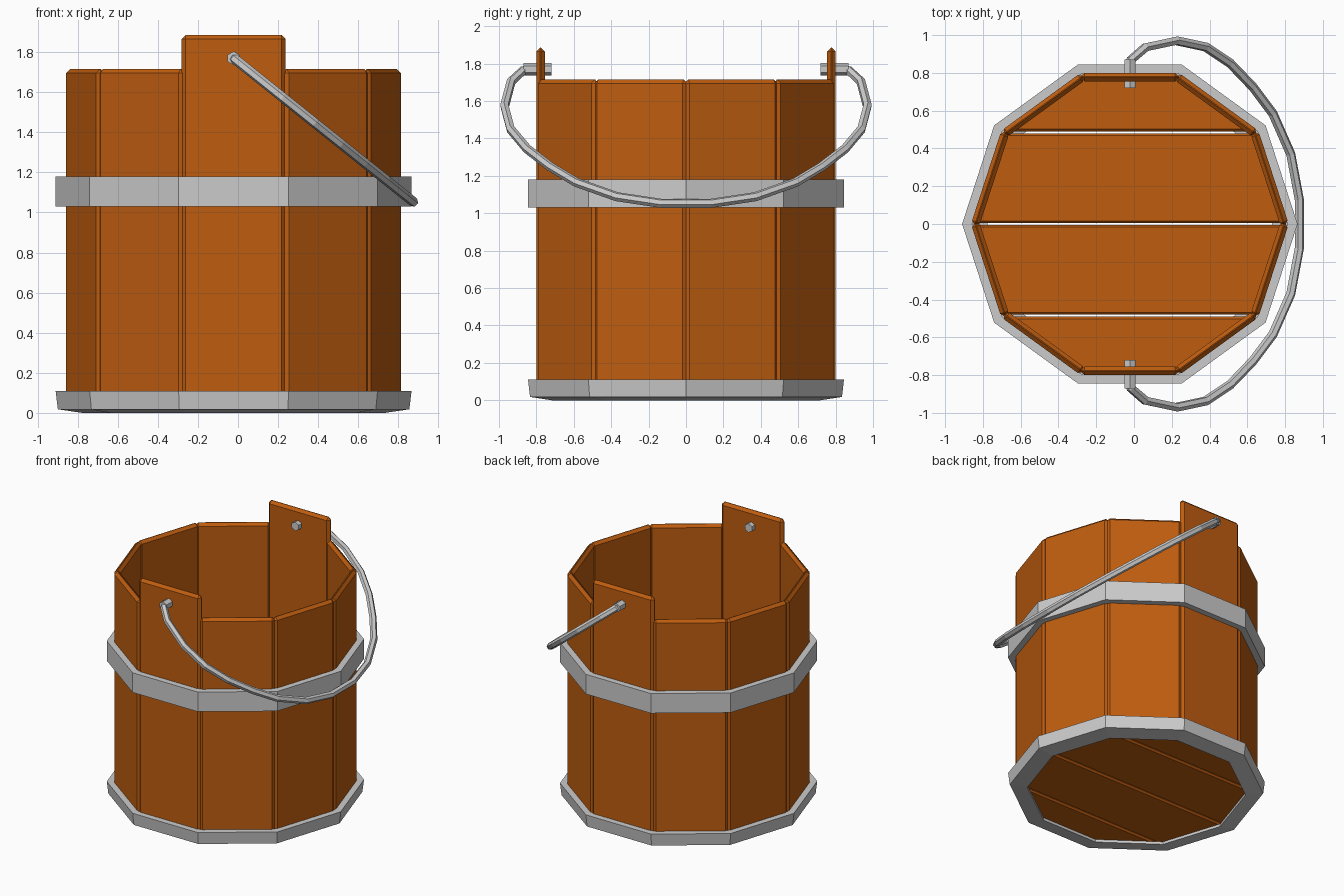
import bpy, bmesh, math
from mathutils import Matrix, Vector

if "Cube" in bpy.data.objects:
    bpy.data.objects.remove(bpy.data.objects["Cube"])

CX = -0.022                     # bucket axis
N = 10
wood = bpy.data.materials.new("wood")
wood.diffuse_color = (0.52, 0.11, 0.005, 1)
wood.use_nodes = True
wood.node_tree.nodes["Principled BSDF"].inputs["Base Color"].default_value = wood.diffuse_color


def finish(name, bm, mat=None):
    bmesh.ops.recalc_face_normals(bm, faces=bm.faces[:])
    me = bpy.data.meshes.new(name)
    bm.to_mesh(me)
    bm.free()
    ob = bpy.data.objects.new(name, me)
    bpy.context.collection.objects.link(ob)
    if mat:
        me.materials.append(mat)
    return ob


def chamfer(bm, width):
    bmesh.ops.bevel(bm, geom=bm.edges[:], offset=width, segments=1,
                    affect='EDGES', clamp_overlap=True)


def corner(r, i):
    a = math.tau * i / N
    return Vector((CX + r * math.cos(a), r * math.sin(a), 0))


def ring(name, profile):
    """Closed (radius, z) profile swept round the ten sides."""
    bm = bmesh.new()
    loops = [[bm.verts.new(corner(r, i) + Vector((0, 0, z))) for r, z in profile]
             for i in range(N)]
    k = len(profile)
    for i in range(N):
        a, b = loops[i], loops[(i + 1) % N]
        for j in range(k):
            bm.faces.new((a[j], b[j], b[(j + 1) % k], a[(j + 1) % k]))
    finish(name, bm)


# Staves: the front and back ones are taller
OUT, THICK, Z0 = 0.80, 0.045, 0.02
width = 2 * OUT * math.tan(math.pi / N)
for i in range(N):
    angle = math.tau * (i + 0.5) / N
    top = 1.885 if i in (2, 7) else 1.715
    bm = bmesh.new()
    bmesh.ops.create_cube(bm, size=1)
    bmesh.ops.scale(bm, vec=(THICK, width, top - Z0), verts=bm.verts[:])
    chamfer(bm, 0.02)
    bmesh.ops.transform(
        bm, verts=bm.verts[:],
        matrix=Matrix.Translation((CX, 0, 0)) @ Matrix.Rotation(angle, 4, 'Z')
        @ Matrix.Translation((OUT - THICK / 2, 0, (top + Z0) / 2)))
    finish(f"stave_{i + 1}", bm, wood)

# Floor boards: slices of the decagon between opposite corners
GAP = 0.005
for i, (lo, hi) in enumerate([(-2, -1), (-1, 0), (0, 1), (1, 2)]):
    bm = bmesh.new()
    pts = [corner(0.825, k) for k in (lo, hi, 5 - hi, 5 - lo)]
    for p, s in zip(pts, (1, -1, -1, 1)):
        p.y += s * GAP
        p.z = 0.02
    face = bm.faces.new([bm.verts.new(p) for p in pts])
    ext = bmesh.ops.extrude_face_region(bm, geom=[face])
    bmesh.ops.translate(bm, vec=(0, 0, THICK),
                        verts=[v for v in ext["geom"] if isinstance(v, bmesh.types.BMVert)])
    bmesh.ops.recalc_face_normals(bm, faces=bm.faces[:])
    chamfer(bm, 0.012)
    finish(f"floor_board_{i + 1}", bm, wood)

# Metal hoops
ring("bottom_hoop", [(0.888, 0.11), (0.877, 0.018), (0.755, 0), (0.755, 0.02),
                     (0.835, 0.025), (0.835, 0.11)])
ring("upper_hoop", [(0.888, 1.18), (0.888, 1.03), (0.835, 1.03), (0.835, 1.18)])

# Handle pegs through the tall staves
for side, label in ((-1, "front"), (1, "back")):
    bm = bmesh.new()
    bmesh.ops.create_cone(bm, cap_ends=True, segments=6, radius1=0.034,
                          radius2=0.034, depth=0.15)
    bmesh.ops.transform(
        bm, verts=bm.verts[:],
        matrix=Matrix.Translation((CX, side * 0.795, 1.77)) @ Matrix.Rotation(math.pi / 2, 4, 'X'))
    finish(f"{label}_handle_peg", bm)

# Bail handle: a six-sided tube along a tilted path, mirrored front to back
half = [(0.84, -0.022), (0.87, -0.015), (0.935, 0.06), (0.97, 0.225), (0.937, 0.38),
        (0.85, 0.51), (0.725, 0.63), (0.585, 0.735), (0.37, 0.83), (0.13, 0.875)]
path = half + [(-y, x) for y, x in reversed(half)]
cu = bpy.data.curves.new("handle_path", 'CURVE')
cu.dimensions = '3D'
cu.bevel_depth = 0.025
cu.bevel_resolution = 1
cu.use_fill_caps = True
sp = cu.splines.new('POLY')
sp.points.add(len(path) - 1)
for p, (y, x) in zip(sp.points, path):
    p.co = (x, y, 1.77 - 0.8 * (x - CX), 1)
sp.use_smooth = False
handle = bpy.data.objects.new("handle", cu)
bpy.context.collection.objects.link(handle)
